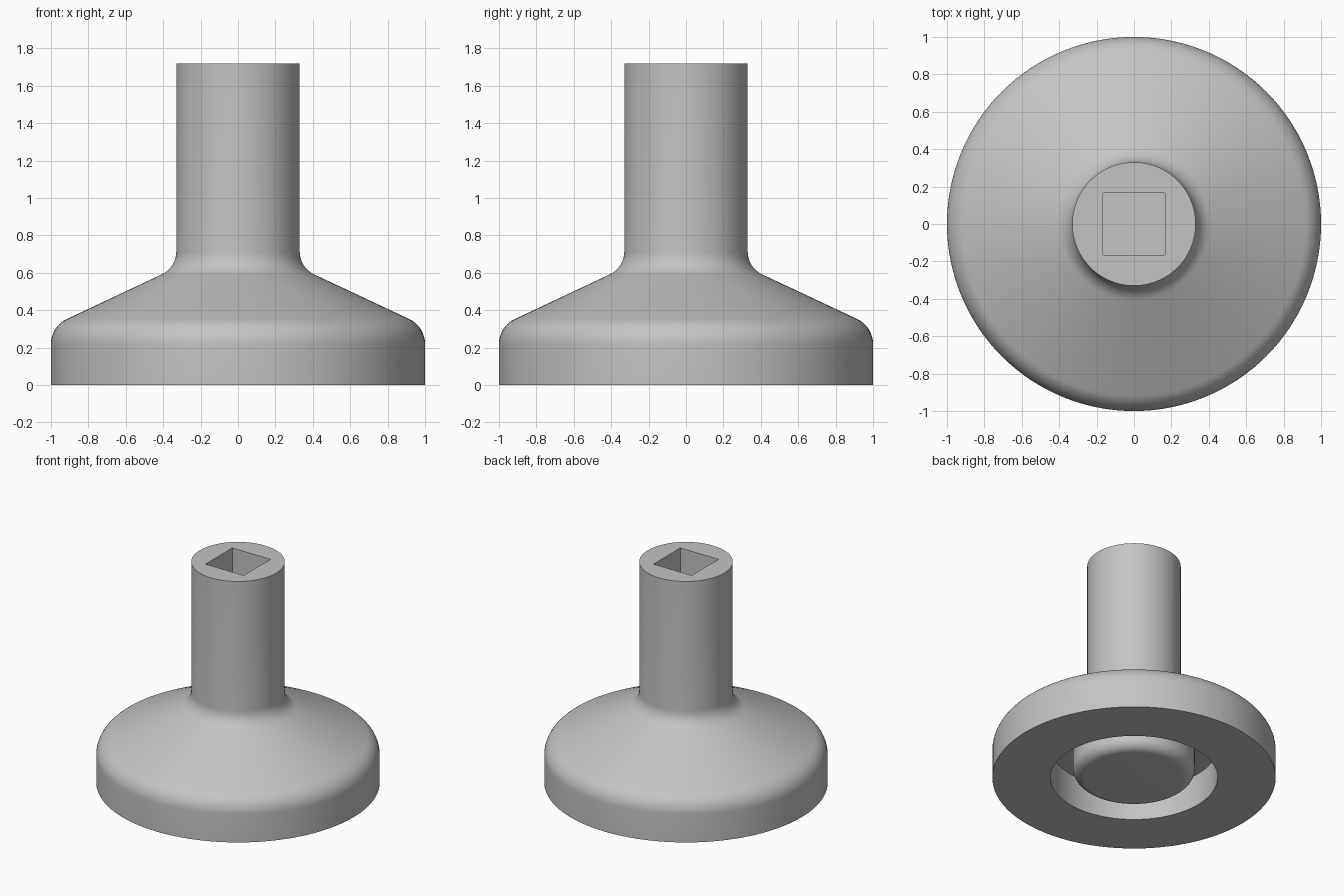
import bpy, bmesh, math
from mathutils import Vector

cube = bpy.data.objects.get("Cube")
if cube:
    bpy.data.objects.remove(cube, do_unlink=True)

# Single grey material
grey = bpy.data.materials.new("satin_grey")
grey.use_nodes = True
colour = (0.55, 0.55, 0.55, 1)
grey.diffuse_color = colour
grey.node_tree.nodes["Principled BSDF"].inputs["Base Color"].default_value = colour

SEGMENTS = 128


def fillet(before, corner, after, radius, steps=10):
    """Round one profile corner with an arc tangent to both sides."""
    c = Vector(corner)
    a = (Vector(before) - c).normalized()
    b = (Vector(after) - c).normalized()
    half = a.angle(b) / 2
    centre = c + (a + b).normalized() * radius / math.sin(half)
    reach = radius / math.tan(half)
    start, end = c + a * reach - centre, c + b * reach - centre
    sweep = start.angle(end)
    return [centre + (start * math.sin(sweep * (1 - i / steps))
                      + end * math.sin(sweep * i / steps)) / math.sin(sweep)
            for i in range(steps + 1)]


def lathe(name, profile):
    """Revolve an (r, z) profile about the z axis."""
    bm = bmesh.new()
    verts = [bm.verts.new((p[0], 0, p[1])) for p in profile]
    edges = [bm.edges.new(pair) for pair in zip(verts, verts[1:])]
    bmesh.ops.spin(bm, geom=verts + edges, cent=(0, 0, 0), axis=(0, 0, 1),
                   angle=math.tau, steps=SEGMENTS, use_merge=True)
    bmesh.ops.remove_doubles(bm, verts=bm.verts, dist=0.0001)
    bmesh.ops.recalc_face_normals(bm, faces=bm.faces)
    mesh = bpy.data.meshes.new(name)
    bm.to_mesh(mesh)
    bm.free()
    obj = bpy.data.objects.new(name, mesh)
    bpy.context.collection.objects.link(obj)
    mesh.materials.append(grey)
    return obj


# Flared base, stem and underside groove around a rounded boss
TOP, STEM, RIM = 1.72, 0.33, 1.0
neck, shoulder = (STEM, 0.628), (RIM, 0.313)
boss, groove, depth = 0.43, 0.59, 0.25
profile = [(0, TOP), (STEM, TOP)]
profile += fillet((STEM, TOP), neck, shoulder, 0.133)
profile += fillet(neck, shoulder, (RIM, 0), 0.147)
profile += [(RIM, 0), (groove, 0), (groove, depth), (boss, depth)]
profile += fillet((boss, depth), (boss, 0), (0, 0), 0.08)
profile += [(0, 0)]
body = lathe("flared_stem_base", profile)

# Square socket in the top of the stem
SOCKET, SOCKET_DEPTH = 0.33, 0.5
bpy.ops.mesh.primitive_cube_add(size=1, location=(0, 0, TOP))
cutter = bpy.context.object
cutter.name = "socket_cutter"
cutter.scale = (SOCKET, SOCKET, SOCKET_DEPTH * 2)
cutter.data.materials.append(grey)
cutter.hide_render = True

cut = body.modifiers.new("square_socket", "BOOLEAN")
cut.operation = "DIFFERENCE"
cut.solver = "EXACT"
cut.object = cutter

# Apply the cut, then shade smooth with sharp edges kept
bpy.ops.object.select_all(action="DESELECT")
body.select_set(True)
bpy.context.view_layer.objects.active = body
bpy.ops.object.modifier_apply(modifier=cut.name)
bpy.data.objects.remove(cutter, do_unlink=True)
bpy.ops.object.shade_smooth_by_angle(angle=math.radians(30))
